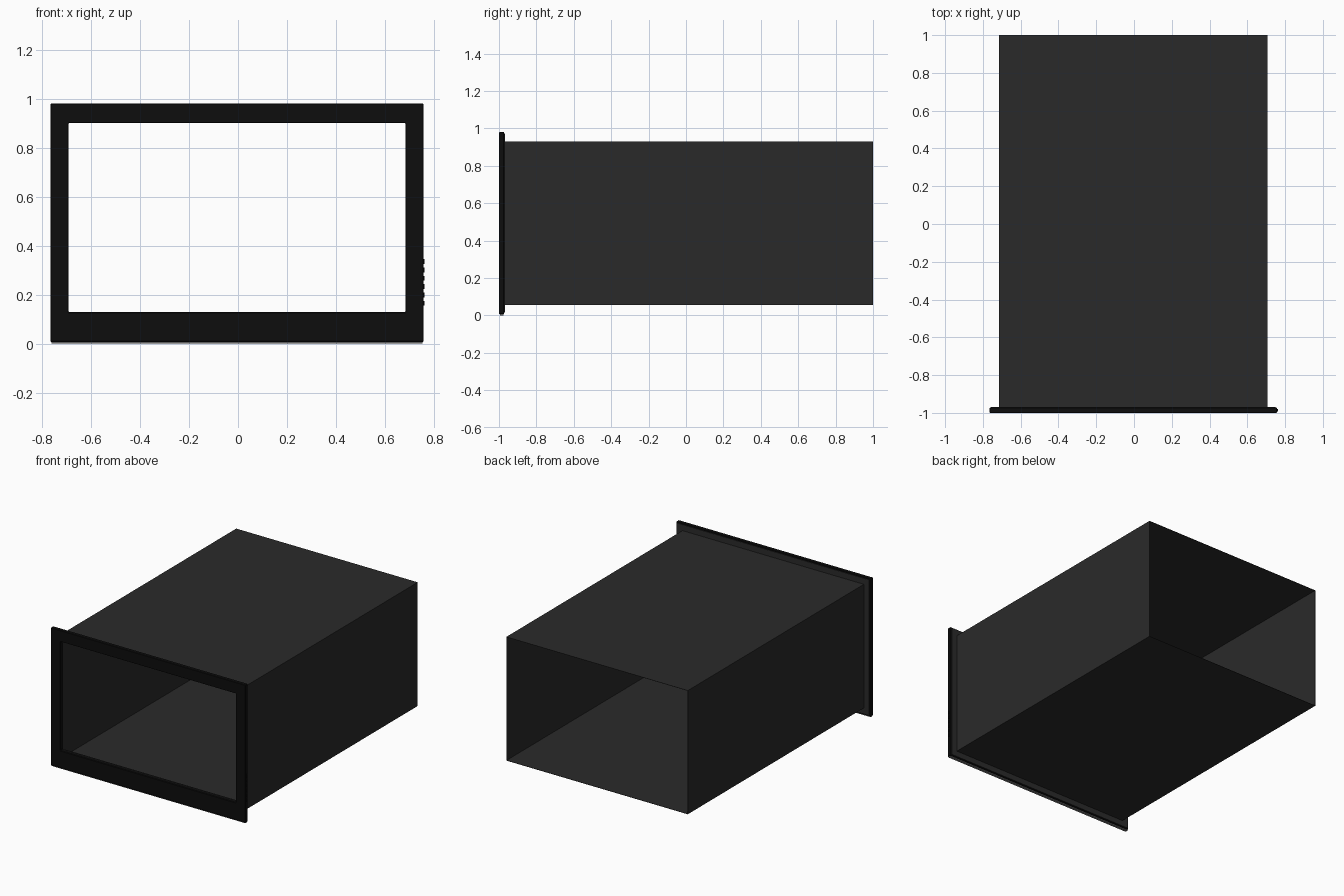
import bpy, bmesh

if "Cube" in bpy.data.objects:
    bpy.data.objects.remove(bpy.data.objects["Cube"])

CX = -0.004  # body sits slightly left because buttons stick out on the right


def material(name, v):
    m = bpy.data.materials.new(name)
    m.diffuse_color = (v, v, v, 1)
    m.use_nodes = True
    m.node_tree.nodes["Principled BSDF"].inputs["Base Color"].default_value = m.diffuse_color
    return m


black = material("bezel_black", 0.004)
dark = material("housing_dark", 0.023)
grey = material("strip_grey", 0.2)


def finish(name, bm, mat):
    bmesh.ops.recalc_face_normals(bm, faces=bm.faces)
    me = bpy.data.meshes.new(name)
    bm.to_mesh(me)
    bm.free()
    me.materials.append(mat)
    ob = bpy.data.objects.new(name, me)
    bpy.context.collection.objects.link(ob)
    return ob


def loop(bm, rect, y):
    x0, x1, z0, z1 = rect
    return [bm.verts.new((x, y, z)) for x, z in ((x0, z0), (x1, z0), (x1, z1), (x0, z1))]


def bridge(bm, a, b):
    for i in range(4):
        j = (i + 1) % 4
        bm.faces.new((a[i], a[j], b[j], b[i]))


def frame(name, outer, inner, y0, y1, mat):
    bm = bmesh.new()
    loops = [loop(bm, outer, y0), loop(bm, inner, y0), loop(bm, inner, y1), loop(bm, outer, y1)]
    for i in range(4):
        bridge(bm, loops[i], loops[(i + 1) % 4])
    return finish(name, bm, mat)


def box(name, x, y, z, mat):
    bm = bmesh.new()
    a, b = loop(bm, (*x, *z), y[0]), loop(bm, (*x, *z), y[1])
    bridge(bm, a, b)
    bm.faces.new(a)
    bm.faces.new(b)
    return finish(name, bm, mat)


opening = (CX - 0.688, CX + 0.688, 0.13, 0.90)
shell = (CX - 0.71, CX + 0.71, 0.055, 0.93)

# Front bezel with a softened edge
bezel = frame("front_bezel", (CX - 0.761, CX + 0.761, 0.006, 0.98), opening, -1.0, -0.972, black)
bev = bezel.modifiers.new("edge", "BEVEL")
bev.width = 0.003
bev.segments = 1

# Mounting flange behind the bezel
frame("rear_flange", (CX - 0.752, CX + 0.752, 0.015, 0.972), opening, -0.974, -0.968, dark)

# Open-ended sheet housing
bm = bmesh.new()
bridge(bm, loop(bm, shell, -0.97), loop(bm, shell, 1.0))
housing = finish("housing", bm, dark)
sol = housing.modifiers.new("sheet", "SOLIDIFY")
sol.thickness = 0.003
sol.offset = -1

# Pale strip under the bezel
box("bottom_strip", (CX - 0.758, CX + 0.758), (-0.994, -0.976), (0.0, 0.008), grey)

# Side buttons on the bezel's right edge
for i in range(6):
    z = 0.155 + i * 0.034
    box(f"side_button_{i + 1}", (0.75, 0.762), (-0.992, -0.98), (z, z + 0.02), black)
